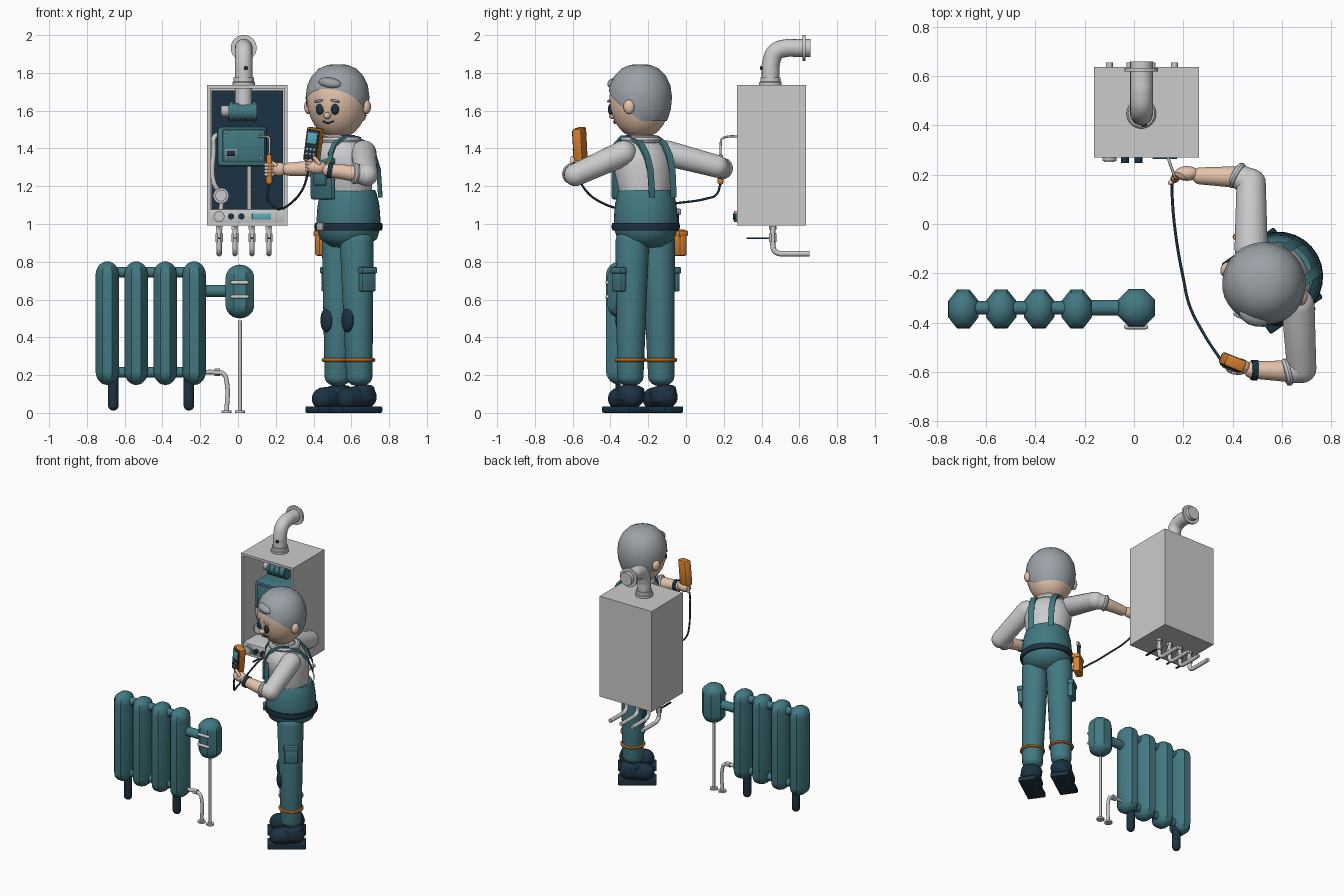
import bpy, bmesh, math
from mathutils import Vector as V, Matrix as Mx

if "Cube" in bpy.data.objects:
    bpy.data.objects.remove(bpy.data.objects["Cube"])

def mat(name, c):
    m = bpy.data.materials.new(name)
    m.diffuse_color = (*c, 1)
    m.use_nodes = True
    m.node_tree.nodes["Principled BSDF"].inputs["Base Color"].default_value = m.diffuse_color
    return m
TEAL, NAVY = mat('teal', (.055, .19, .22)), mat('navy', (.012, .032, .055))
ORANGE, SKIN = mat('orange', (.70, .23, .03)), mat('skin', (.78, .55, .41))
HAIR, CYAN = mat('hair_grey', (.33, .36, .39)), mat('screen', (.10, .42, .48))
STEEL = mat('steel', (.5, .5, .51))
I = Mx.Identity(4)

def finish(name, me, m, angle=40):
    me.polygons.foreach_set('use_smooth', [True] * len(me.polygons))
    me.set_sharp_from_angle(angle=math.radians(angle))
    if m:
        me.materials.clear()
        me.materials.append(m)
    o = bpy.data.objects.new(name, me)
    bpy.context.collection.objects.link(o)
    return o

def emit(name, bm, m, M=I):
    bm.transform(M)
    bmesh.ops.recalc_face_normals(bm, faces=bm.faces)
    me = bpy.data.meshes.new(name)
    bm.to_mesh(me)
    bm.free()
    return finish(name, me, m)

def box(name, size, loc, m=None, M=I, bev=.008, rot=(0, 0, 0)):
    bm = bmesh.new()
    bmesh.ops.create_cube(bm, size=1)
    bmesh.ops.scale(bm, vec=size, verts=bm.verts)
    if bev:
        bmesh.ops.bevel(bm, geom=bm.edges[:], offset=bev, segments=2, profile=.5, affect='EDGES')
    R = Mx.Rotation(rot[2], 4, 'Z') @ Mx.Rotation(rot[1], 4, 'Y') @ Mx.Rotation(rot[0], 4, 'X')
    return emit(name, bm, m, M @ Mx.Translation(loc) @ R)

def ball(name, rad, loc, m=None, M=I, rot=0):
    bm = bmesh.new()
    bmesh.ops.create_uvsphere(bm, u_segments=20, v_segments=12, radius=1)
    return emit(name, bm, m, M @ Mx.Translation(loc) @ Mx.Rotation(rot, 4, 'Y') @ Mx.Diagonal((*rad, 1)))

def lathe_bm(prof, seg=28, sx=1, sy=1, lean=0):
    # lean shifts each ring in -y in proportion to height above the first ring
    bm, rings = bmesh.new(), []
    for r, z in prof:
        rings.append([bm.verts.new((r * sx * math.cos((i + .5) * math.tau / seg),
            r * sy * math.sin((i + .5) * math.tau / seg) - lean * (z - prof[0][1]), z)) for i in range(seg)])
    for a, b in zip(rings, rings[1:]):
        for i in range(seg):
            bm.faces.new((a[i], a[(i + 1) % seg], b[(i + 1) % seg], b[i]))
    bmesh.ops.remove_doubles(bm, verts=bm.verts, dist=1e-5)
    return bm

def lathe(name, prof, m=None, M=I, **k):
    return emit(name, lathe_bm(prof, **k), m, M)

def along(a, b):
    d = V(b) - V(a)
    return Mx.Translation(a) @ d.to_track_quat('Z', 'Y').to_matrix().to_4x4(), d.length

def rod(name, a, b, r, m=None, M=I, seg=20):
    T, L = along(a, b)
    return lathe(name, [(0, 0), (r, 0), (r, L), (0, L)], m, M @ T, seg=seg)

def capsule(name, a, b, r1, r2, m=None, M=I, seg=20, k=1, sx=1, sy=1):
    # k flattens the rounded ends, which sit beyond a and b
    T, L = along(a, b)
    A = [i * math.pi / 12 for i in range(7)]
    prof = [(r1 * math.sin(t), -k * r1 * math.cos(t)) for t in A]
    prof += [(r2 * math.cos(t), L + k * r2 * math.sin(t)) for t in A]
    return lathe(name, prof, m, M @ T, seg=seg, sx=sx, sy=sy)

def tube(name, pts, r, m=None, res=4):
    cu = bpy.data.curves.new(name, 'CURVE')
    cu.dimensions, cu.bevel_depth, cu.bevel_resolution = '3D', r, res
    cu.use_fill_caps, cu.resolution_u = True, 8
    s = cu.splines.new('BEZIER')
    s.bezier_points.add(len(pts) - 1)
    for p, q in zip(s.bezier_points, pts):
        p.co, p.handle_left_type, p.handle_right_type = q, 'AUTO', 'AUTO'
    o = bpy.data.objects.new(name + '_path', cu)
    bpy.context.collection.objects.link(o)
    bpy.context.view_layer.update()
    me = bpy.data.meshes.new_from_object(o.evaluated_get(bpy.context.evaluated_depsgraph_get()))
    bpy.data.objects.remove(o)
    return finish(name, me, m, 50)

def ring(name, R, r, loc, m=None, M=I, axis='Z'):
    prof = [(R + r * math.cos(t * math.tau / 8), r * math.sin(t * math.tau / 8)) for t in range(9)]
    Q = Mx.Rotation(math.pi / 2, 4, axis) if axis != 'Z' else I
    return lathe(name, prof, m, M @ Mx.Translation(loc) @ Q)

# boiler case: box with recessed open front
bm = bmesh.new()
bmesh.ops.create_cube(bm, size=1)
bmesh.ops.transform(bm, verts=bm.verts, matrix=Mx.Translation((.05, .453, 1.363)) @ Mx.Diagonal((.426, .366, .744, 1)))
f = min(bm.faces, key=lambda q: q.calc_center_median().y)
bmesh.ops.inset_region(bm, faces=[f], thickness=.024)
g = bmesh.ops.extrude_discrete_faces(bm, faces=[f])['faces'][0]
bmesh.ops.translate(bm, verts=g.verts, vec=(0, .33, 0))
emit('boiler_case', bm, None)
box('boiler_back_panel', (.378, .01, .69), (.05, .592, 1.363), NAVY, bev=0)
box('control_panel', (.40, .32, .075), (.05, .433, 1.042))
box('control_display', (.10, .012, .033), (.125, .27, 1.04), CYAN, bev=.003)
rod('pressure_gauge', (-.10, .275, 1.04), (-.10, .255, 1.04), .029, STEEL)
rod('gauge_face', (-.10, .26, 1.04), (-.10, .252, 1.04), .021)
for x in (-.037, .018):
    rod('control_knob', (x, .275, 1.04), (x, .248, 1.04), .016, NAVY)

# boiler internals
box('burner_box', (.265, .2, .21), (.022, .45, 1.41), TEAL, bev=.02)
box('burner_cover', (.225, .02, .17), (.03, .345, 1.415), TEAL, bev=.007)
box('burner_window', (.06, .012, .04), (-.037, .333, 1.375), STEEL, bev=.003)
box('burner_window_glass', (.048, .012, .028), (-.037, .329, 1.375), NAVY, bev=.002)
for x in (-.06, .12):
    for z in (1.35, 1.485):
        ball('cover_screw', (.007, .005, .007), (x, .334, z), STEEL)
rod('fan_body', (-.05, .45, 1.595), (.10, .45, 1.595), .047, TEAL)
for x in (-.035, .005, .045, .085):
    rod('fan_rib', (x - .009, .45, 1.595), (x + .009, .45, 1.595), .053, TEAL)
rod('fan_motor', (-.09, .45, 1.597), (-.05, .45, 1.597), .03, STEEL)
rod('inner_flue', (.03, .455, 1.63), (.03, .455, 1.74), .046)
tube('inner_pipe', [(-.10, .44, 1.475), (-.125, .42, 1.46), (-.128, .42, 1.4), (-.128, .42, 1.22), (-.09, .43, 1.15), (-.09, .43, 1.07)], .013)
rod('pump_body', (-.09, .44, 1.15), (-.09, .37, 1.15), .042, STEEL)
rod('pump_cap', (-.09, .38, 1.15), (-.09, .36, 1.15), .03)
rod('right_inner_pipe', (.06, .43, 1.07), (.06, .43, 1.32), .012, STEEL)

# flue elbow
tube('flue_elbow', [(.03, .447, 1.735), (.03, .447, 1.80), (.03, .45, 1.85), (.03, .475, 1.91), (.03, .535, 1.932), (.03, .58, 1.932), (.03, .66, 1.932)], .047, res=6)
lathe('flue_collar', [(0, 1.735), (.06, 1.735), (.06, 1.75), (.054, 1.755), (.054, 1.775), (0, 1.775)], None, Mx.Translation((.03, .447, 0)))
rod('flue_wall_flange', (.03, .618, 1.932), (.03, .632, 1.932), .069)
rod('flue_test_port', (.04, .41, 1.825), (.043, .395, 1.825), .011, NAVY)

# service pipes and valves
for i, x in enumerate((-.10, -.016, .074, .164)):
    tube('service_pipe', [(x, .46, .99), (x, .46, .89), (x, .467, .86), (x, .49, .845), (x, .53, .843), (x, .655, .843)], .014)
    rod('valve_body', (x, .46, .905), (x, .46, .95), .021, seg=8)
    rod('pipe_nut', (x, .46, .97), (x, .46, .99), .02, seg=6)
    box('valve_lever', (.014, .13, .009), (x, .385, .925), ORANGE if i == 1 else NAVY, bev=.003)

# radiator
for x in (-.692, -.539, -.385, -.232):
    capsule('radiator_column', (x, -.345, .22), (x, -.345, .73), .085, .085, TEAL, seg=8, k=.85, sx=.79)
for z in (.745, .215):
    rod('radiator_header', (-.69, -.34, z), (-.23, -.34, z), .028, TEAL)
for x in (-.66, -.26):
    capsule('radiator_foot', (x, -.345, .04), (x, -.345, .18), .028, .028, NAVY)
rod('valve_link', (-.23, -.34, .645), (.01, -.34, .645), .032, TEAL)
capsule('radiator_valve_head', (.01, -.34, .57), (.01, -.34, .715), .082, .082, TEAL, seg=8, k=.85)
for z in (.69, .615):
    capsule('valve_stripe', (-.03, -.417, z), (.048, -.417, z), .010, .010)
rod('supply_pipe', (.01, -.34, 0), (.01, -.34, .49), .010)
tube('return_pipe', [(-.2, -.34, .215), (-.12, -.34, .215), (-.075, -.34, .205), (-.06, -.34, .165), (-.06, -.34, 0)], .012)
rod('return_nut', (-.125, -.34, .215), (-.095, -.34, .215), .02, seg=6)
for x in (.01, -.06):
    rod('floor_rosette', (x, -.34, 0), (x, -.34, .012), .027)

# technician: body frame B (faces local -y), head frame H
B = Mx.Translation((.585, -.213, 0)) @ Mx.Rotation(math.radians(-55), 4, 'Z')
H = Mx.Translation((.527, -.243, 0)) @ Mx.Rotation(math.radians(-21), 4, 'Z')
lathe('shirt_torso', [(0, 1.10), (.13, 1.10), (.145, 1.2), (.16, 1.3), (.158, 1.36), (.135, 1.41), (.09, 1.445), (.08, 1.47), (0, 1.47)], None, B, sy=.92, lean=.14)
lathe('trouser_waist', [(0, .87), (.09, .88), (.15, .92), (.17, .98), (.168, 1.05), (.162, 1.11), (.148, 1.165), (.14, 1.18), (0, 1.18)], TEAL, B)
lathe('tool_belt', [(.16, .965), (.176, .965), (.182, .985), (.178, 1.005), (.16, 1.008)], NAVY, B)
box('belt_buckle', (.06, .015, .045), (0, -.182, .986), STEEL, B)
box('overall_bib', (.20, .03, .22), (0, -.165, 1.24), TEAL, B, .012)
box('bib_pocket', (.11, .016, .09), (0, -.183, 1.25), TEAL, B, .006)
ring('shirt_collar', .088, .02, (0, -.045, 1.445), None, B)
for s in (1, -1):
    # shoulder strap as a solid ribbon
    path = [(-.168, 1.31), (-.175, 1.37), (-.15, 1.42), (-.09, 1.46), (-.02, 1.458), (.06, 1.425), (.115, 1.36), (.145, 1.28), (.157, 1.15)]
    bm = bmesh.new()
    prev = None
    for i, (y, z) in enumerate(path):
        x = s * (.085 - .002 * i)
        row = [bm.verts.new((x + dx, y, z + dz)) for dx, dz in ((-.02, -.009), (.02, -.009), (.02, .009), (-.02, .009))]
        if prev:
            for j in range(4):
                bm.faces.new((prev[j], prev[j - 1], row[j - 1], row[j]))
        else:
            bm.faces.new(row)
        prev = row
    bm.faces.new(prev)
    emit('shoulder_strap', bm, TEAL, B)
    ball('strap_button', (.015, .008, .015), (s * .08, -.185, 1.32), ORANGE, B)
    # leg, knee pad, pocket, hem band and boot
    capsule('trouser_leg', (s * .1, 0, .19), (s * .083, -.005, .91), .07, .09, TEAL, B, k=.7)
    ball('knee_pad', (.046, .025, .065), (s * .097, -.073, .49), NAVY, B)
    box('cargo_pocket', (.035, .09, .115), (s * .174, 0, .70), TEAL, B)
    box('pocket_flap', (.043, .1, .035), (s * .176, 0, .755), TEAL, B)
    ring('hem_band', .074, .011, (s * .1, 0, .28), ORANGE, B)
    box('boot_sole', (.125, .26, .035), (s * .112, -.03, .0175), NAVY, B)
    capsule('boot_foot', (s * .112, -.085, .075), (s * .11, .03, .085), .06, .062, NAVY, B)
    capsule('boot_ankle', (s * .108, .015, .07), (s * .102, .01, .12), .072, .072, NAVY, B, k=.4)
# belt tools
box('tool_pouch', (.05, .10, .14), (-.215, -.005, .90), ORANGE, B, .014)
box('pouch_flap', (.06, .11, .03), (-.213, -.005, .95), ORANGE, B)
capsule('tool_handle', (-.215, -.02, .96), (-.215, -.02, 1.05), .012, .012, NAVY, B)
box('tool_tip', (.02, .06, .035), (-.215, -.02, 1.065), STEEL, B)

# head and hair
hp = [(0, 1.46), (.05, 1.463), (.09, 1.485), (.12, 1.52), (.142, 1.56), (.157, 1.61), (.163, 1.67), (.155, 1.73), (.132, 1.78), (.095, 1.818), (.05, 1.837), (0, 1.84)]
lathe('head', hp, SKIN, H, seg=32)
capsule('neck', (0, 0, 1.40), (0, 0, 1.49), .07, .07, SKIN, H)
bm = lathe_bm([(r * 1.04, 1.65 + (z - 1.65) * 1.03) for r, z in hp], seg=32)
for co, no in (((0, -.15, 1.705), (0, -.16, -.21)), ((0, 0, 1.545), (0, 0, -1))):
    bmesh.ops.bisect_plane(bm, geom=bm.verts[:] + bm.edges[:] + bm.faces[:], plane_co=co, plane_no=no, clear_outer=True)
emit('hair_cap', bm, HAIR, H)
ball('hair_tuft', (.065, .04, .03), (.01, -.135, 1.745), HAIR, H, .15)
ball('nose', (.019, .024, .018), (0, -.152, 1.573), SKIN, H)
for s in (1, -1):
    ball('eye', (.022, .014, .029), (s * .043, -.150, 1.607), NAVY, H)
    ball('eyebrow', (.027, .01, .007), (s * .046, -.156, 1.652), HAIR, H, s * .2)
    ball('ear', (.022, .03, .038), (s * .165, .0, 1.62), SKIN, H)
tube('smile', [H @ V(p) for p in ((-.03, -.137, 1.545), (0, -.142, 1.534), (.03, -.137, 1.545))], .004, NAVY, 2)

# arms: shoulder, elbow, cuff, wrist
for sh, el, cu, wr in (((.475, -.10, 1.375), (.475, .165, 1.305), (.43, .19, 1.295), (.27, .195, 1.29)),
                       ((.665, -.33, 1.375), (.68, -.585, 1.26), (.635, -.597, 1.265), (.48, -.592, 1.285))):
    capsule('upper_sleeve', sh, el, .068, .06)
    capsule('lower_sleeve', el, cu, .06, .05, k=.5)
    T, L = along(el, cu)
    ring('sleeve_cuff', .042, .015, (0, 0, L + .015), None, T)
    capsule('forearm', cu, wr, .045, .035, SKIN)
rod('wrist_band', (.50, -.593, 1.282), (.475, -.592, 1.286), .042, NAVY)
ball('right_palm', (.05, .03, .036), (.215, .205, 1.29), SKIN)
ball('left_palm', (.052, .034, .036), (.42, -.578, 1.30), SKIN)
for i in range(4):
    z = 1.262 + i * .017
    capsule('right_finger', (.185, .19, z), (.148, .168, z), .010, .010, SKIN, seg=12)
    capsule('left_finger', (.385, -.582, 1.285 + i * .017), (.365, -.55, 1.287 + i * .017), .010, .010, SKIN, seg=12)
capsule('right_thumb', (.20, .19, 1.31), (.165, .20, 1.335), .012, .011, SKIN)
capsule('left_thumb', (.43, -.60, 1.32), (.405, -.60, 1.35), .012, .011, SKIN)

# analyser meter
D = Mx.Translation((.40, -.56, 1.42)) @ Mx.Rotation(math.radians(-22), 4, 'Z') @ Mx.Rotation(math.radians(8), 4, 'Y')
box('meter_body', (.085, .05, .18), (0, 0, 0), ORANGE, D, .01)
box('meter_face', (.072, .012, .16), (0, -.024, 0), NAVY, D, .005)
box('meter_screen', (.055, .008, .06), (0, -.029, .035), CYAN, D, .003)
for i in range(6):
    ball('meter_button', (.008, .005, .007), ((i % 3 - 1) * .02, -.031, -.025 - .025 * (i // 3)), STEEL, D)

# probe and cable
capsule('probe_handle', (.165, .183, 1.225), (.165, .183, 1.355), .017, .014, ORANGE)
tube('probe_tip', [(.165, .183, 1.36), (.167, .184, 1.42), (.166, .19, 1.45), (.155, .22, 1.462), (.13, .29, 1.462), (.105, .36, 1.462)], .006, STEEL)
tube('probe_cable', [(.165, .183, 1.215), (.155, .16, 1.155), (.155, .11, 1.135), (.17, -.05, 1.11), (.20, -.22, 1.085), (.225, -.33, 1.08), (.28, -.44, 1.11), (.345, -.54, 1.19), (.37, -.57, 1.27), (.39, -.56, 1.34)], .006, NAVY)
